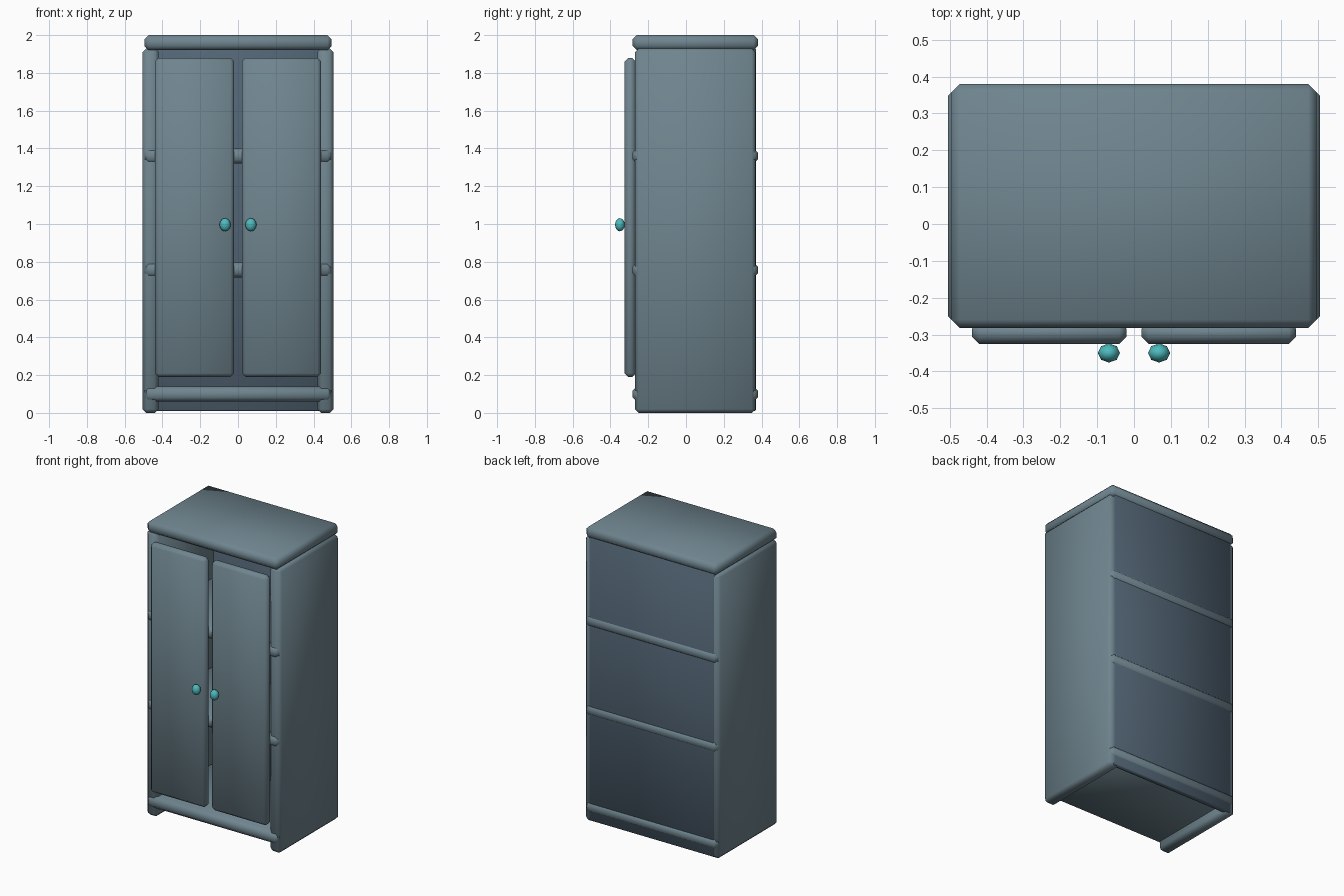
import bpy
import math

if "Cube" in bpy.data.objects:
    bpy.data.objects.remove(bpy.data.objects["Cube"])


def material(name, rgb):
    m = bpy.data.materials.new(name)
    m.diffuse_color = (*rgb, 1.0)
    m.use_nodes = True
    m.node_tree.nodes["Principled BSDF"].inputs["Base Color"].default_value = m.diffuse_color
    return m


body_mat = material("slate_grey", (0.160, 0.235, 0.275))
back_mat = material("dark_slate", (0.082, 0.125, 0.170))
knob_mat = material("teal", (0.075, 0.490, 0.510))


def box(name, x, y, z, mat, bevel=0.02):
    """Chamfered box spanning the given (min, max) ranges."""
    spans = (x, y, z)
    bpy.ops.mesh.primitive_cube_add(size=1, location=[(a + b) / 2 for a, b in spans])
    ob = bpy.context.object
    ob.name = name
    ob.scale = [b - a for a, b in spans]
    bpy.ops.object.transform_apply(location=False, rotation=False, scale=True)
    ob.data.materials.append(mat)
    if bevel:
        mod = ob.modifiers.new("soft_edges", 'BEVEL')
        mod.width = bevel
        mod.segments = 1
        bpy.ops.object.modifier_apply(modifier=mod.name)
        bpy.ops.object.shade_smooth_by_angle(angle=math.radians(60))
    return ob


# Top board and shelves run through the sides and stick out slightly
shelves = {"top_board": 1.96, "upper_shelf": 1.36,
           "lower_shelf": 0.757, "bottom_shelf": 0.10}
for name, z in shelves.items():
    box(name, (-0.495, 0.495), (-0.282, 0.38), (z - 0.04, z + 0.04), body_mat, 0.022)

# Back panel
box("back_panel", (-0.47, 0.47), (0.335, 0.371), (0.01, 1.93), back_mat, 0.006)

for side, s in (("left", -1), ("right", 1)):
    def span(a, b):
        return tuple(sorted((s * a, s * b)))

    # Side panel
    box(side + "_side_panel", span(0.42, 0.505), (-0.27, 0.368), (0.0, 1.93), body_mat)

    # Door
    box(side + "_door", span(0.02, 0.44), (-0.325, -0.265), (0.19, 1.88), body_mat)

    # Door knob
    bpy.ops.mesh.primitive_uv_sphere_add(segments=8, ring_count=6, radius=1,
                                         location=(s * 0.068, -0.35, 0.996))
    knob = bpy.context.object
    knob.name = side + "_knob"
    knob.scale = (0.03, 0.026, 0.035)
    bpy.ops.object.transform_apply(location=False, rotation=False, scale=True)
    knob.data.materials.append(knob_mat)
    bpy.ops.object.shade_smooth()
